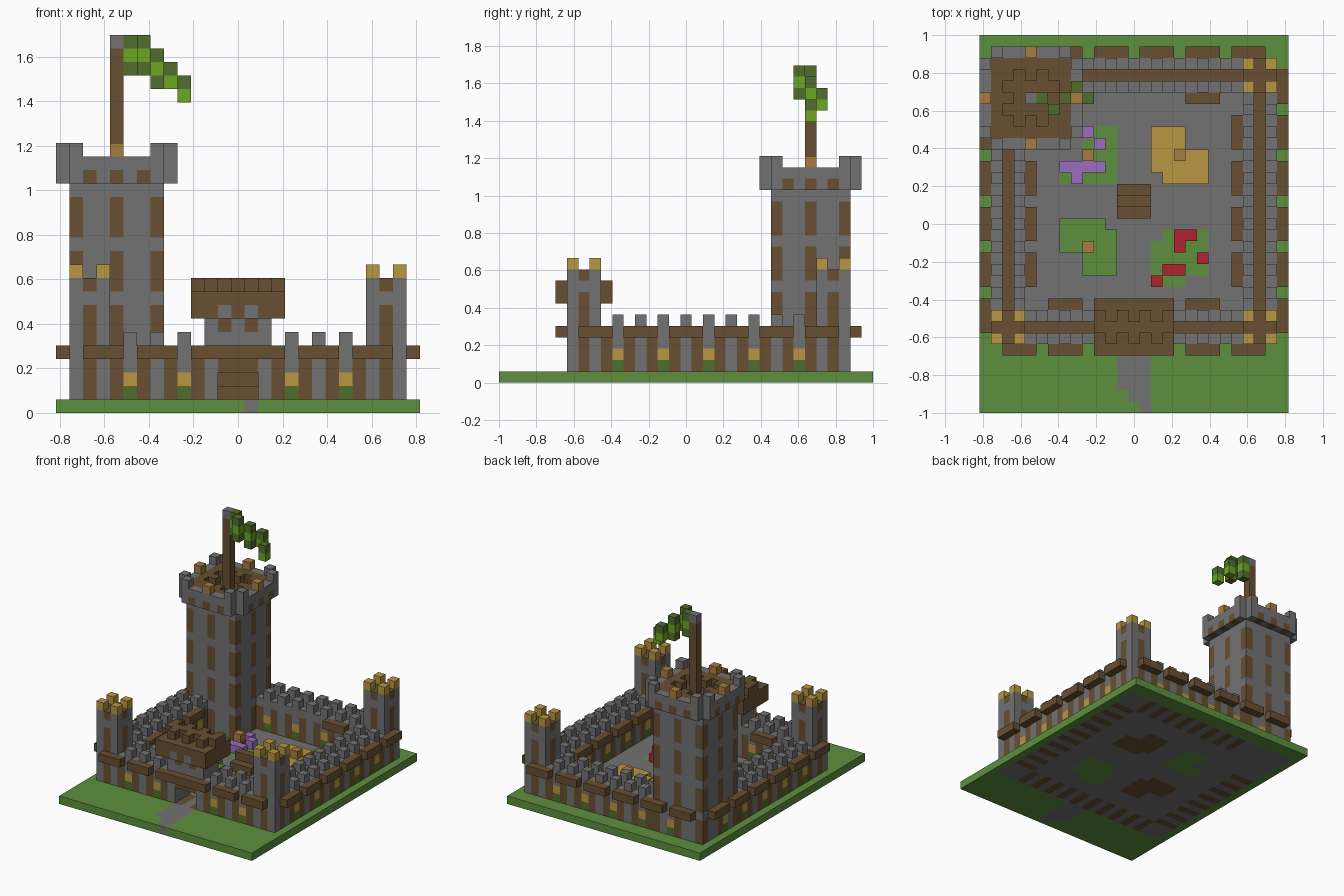
import bpy
import bmesh

cube = bpy.data.objects.get("Cube")
if cube:
    bpy.data.objects.remove(cube, do_unlink=True)

UNIT = 2 / 33          # edge of one building block
NX, NY = 27, 33        # plot size in blocks

COLOURS = {
    "stone": (0.17, 0.17, 0.17),
    "timber": (0.14, 0.08, 0.032),
    "grass": (0.11, 0.28, 0.05),
    "leaf": (0.08, 0.155, 0.025),
    "lime": (0.15, 0.38, 0.015),
    "gold": (0.48, 0.31, 0.055),
    "copper": (0.39, 0.20, 0.05),
    "purple": (0.33, 0.15, 0.52),
    "red": (0.43, 0.017, 0.027),
}
NAMES = list(COLOURS)
blocks = {}


def box(part, colour, xs, ys, zs):
    """Fill a box of blocks; each range is (start, end) or a single index."""
    spans = [range(*s) if isinstance(s, tuple) else (s,) for s in (xs, ys, zs)]
    for i in spans[0]:
        for j in spans[1]:
            for k in spans[2]:
                blocks[i, j, k] = (part, colour)


def cut(xs, ys, zs):
    box(None, None, xs, ys, zs)
    for key in [key for key, value in blocks.items() if value[0] is None]:
        del blocks[key]


def wall_colour(t, k, window):
    """Repeating bay: window, timber, stone pier, timber."""
    phase = (t - window) % 4
    if phase == 0:
        return {1: "leaf", 2: "gold"}.get(k, "stone")
    return "timber" if phase != 2 and k < 4 else "stone"


def wall(part, start, end, rows, along_x):
    """Thick wall with two battlement rows and a sunken timber walkway."""
    window = 1 if along_x else 2
    for t in range(start, end):
        for n, row in enumerate(rows):
            at = (t, row) if along_x else (row, t)
            walk = n == 1
            for k in range(0, 4 if walk else 5):
                colour = "timber" if walk and k == 3 else wall_colour(t, max(k, 1), window)
                if k == 0 and colour != "timber":
                    colour = "stone"
                box(part, colour, *at, k)
            if not walk and (t - window) % 2 == 0:
                box(part, "stone", *at, 5)


def plates(part, starts, row, along_x):
    for s in starts:
        span = (s, s + 3)
        box(part, "timber", *((span, row) if along_x else (row, span)), 4)


def tower(part, x, y, size, height):
    """Square tower with broken timber strips up its faces."""
    box(part, "stone", (x, x + size), (y, y + size), (0, height))
    strips = (0, 3, 6) if size == 7 else (1,)
    rim = (0, size - 1)
    for k in range(1, height):
        if k % 4 == 0:
            continue
        for s in strips:
            for e in rim:
                box(part, "timber", x + s, y + e, k)
                box(part, "timber", x + e, y + s, k)


# Ground, courtyard floor and path
box("ground", "grass", (0, NX), (0, NY), 0)
box("courtyard", "stone", (1, 26), (6, 31), 0)
box("path", "stone", (12, 15), (2, 6), 0)
box("path", "stone", (13, 15), 1, 0)
box("path", "stone", 14, 0, 0)

# Curtain walls
wall("front_wall", 4, 23, (6, 7, 8), True)
wall("back_wall", 8, 23, (28, 29, 30), True)
wall("left_wall", 9, 28, (23, 24, 25), False)
wall("right_wall", 9, 24, (1, 2, 3), False)

# Corner towers with gold corner caps
for cx, cy in ((1, 6), (23, 6), (23, 28)):
    tower("corner_tower", cx, cy, 3, 10)
    box("corner_tower", "timber", cx + 1, cy + 1, 9)
    for dx in (0, 2):
        for dy in (0, 2):
            box("corner_caps", "gold", cx + dx, cy + dy, 10)

# Keep: shaft, overhanging crown, sunken roof
tower("keep", 1, 24, 7, 17)
box("keep_roof", "timber", (1, 8), (24, 31), (17, 19))
cut((2, 7), (25, 30), (18, 19))
for a in (2, 4, 6):
    for i, j in ((a, 25), (a, 29), (2, a + 23), (6, a + 23)):
        box("keep_roof", "timber", i, j, 18)
for s in range(7):
    colour = "timber" if s in (1, 3, 5) else "stone"
    for i, j in ((1 + s, 23), (1 + s, 31), (0, 24 + s), (8, 24 + s)):
        box("keep_crown", colour, i, j, 17)
        box("keep_crown", "stone", i, j, 18)
        if s in (0, 6):
            box("keep_crown", "stone", i, j, 19)
        if s == 3:
            box("keep_crown", "copper", i, j, 19)
# Windows at the foot of the keep
for i, j in ((5, 30), (1, 26)):
    box("keep", "leaf", i, j, 1)
    box("keep", "gold", i, j, 2)

# Timber hoardings outside and inside the walls
plates("front_hoarding", (2, 6, 18, 22), 5, True)
box("front_hoarding", "timber", (10, 17), 5, 4)
plates("back_hoarding", range(2, 25, 4), 31, True)
for side in (0, 26):
    plates("side_hoarding", range(7, 30, 4), side, False)
plates("inner_hoarding", (6, 18), 9, True)
plates("inner_hoarding", (18,), 27, True)
plates("inner_hoarding", (11, 15, 19), 4, False)
plates("inner_hoarding", (11, 15, 19, 23), 22, False)

# Gatehouse with passage and overhanging roof
box("gatehouse", "stone", (11, 16), (6, 9), (1, 7))
box("gatehouse", "timber", (12, 15), (6, 9), (1, 5))
for i in (12, 14):
    box("gatehouse", "timber", i, 6, 6)
    box("gatehouse", "timber", i, 8, 6)
cut((12, 15), (6, 9), (1, 3))
box("gate_roof", "timber", (10, 17), (5, 10), (7, 9))
for i in range(10, 17):
    box("gate_roof", "timber", i, 7, 9)
    box("gate_roof", "timber", i, 6 if i % 2 else 8, 9)
for i in (12, 14):
    box("gate_roof", "stone", i, 5, 7)

# Flagpole and stepped flag
box("flagpole", "timber", 4, 27, (18, 27))
box("flagpole", "stone", 4, 27, 27)
for i, j, top, count in ((5, 27, 27, 3), (6, 26, 27, 3), (7, 27, 26, 3), (8, 28, 25, 2), (9, 27, 24, 2)):
    for n in range(count):
        box("flag", "lime" if n == 1 else "leaf", i, j, top - n)

# Crop beds on soil
for layer, wheat, greens in ((0, "timber", "timber"), (1, "gold", "grass")):
    box("wheat_bed", wheat, (15, 18), (23, 25), layer)
    box("wheat_bed", wheat, (15, 20), (21, 23), layer)
    box("wheat_bed", wheat, (16, 20), 20, layer)
    box("green_bed", greens, (7, 12), (14, 16), layer)
    box("green_bed", greens, (7, 11), 16, layer)
    box("green_bed", greens, (9, 12), (12, 14), layer)

# Flower beds on grass
box("purple_bed", "grass", (9, 12), (20, 25), 0)
box("purple_bed", "grass", (7, 9), (20, 22), 0)
for i, j in ((9, 24), (10, 23), (7, 21), (8, 21), (9, 21), (10, 21), (8, 20)):
    box("purple_flowers", "purple", i, j, 1)
box("red_bed", "grass", (16, 20), (12, 16), 0)
box("red_bed", "grass", (15, 18), (11, 15), 0)
for i, j in ((17, 15), (18, 15), (17, 14), (19, 13), (16, 12), (17, 12), (15, 11)):
    box("red_flowers", "red", i, j, 1)

# Lamp posts and the central stall
for i, j in ((17, 22), (9, 14), (9, 22)):
    box("lamp_post", "timber", i, j, 1)
    box("lamp_post", "copper", i, j, 2)
box("market_stall", "timber", (12, 15), (17, 20), 1)
box("market_stall", "timber", (12, 15), 18, 2)

# Materials
materials = []
for name, rgb in COLOURS.items():
    mat = bpy.data.materials.new(name)
    mat.use_nodes = True
    mat.diffuse_color = (*rgb, 1)
    shader = mat.node_tree.nodes["Principled BSDF"]
    shader.inputs["Base Color"].default_value = (*rgb, 1)
    shader.inputs["Roughness"].default_value = 0.9
    materials.append(mat)

# One mesh per part, keeping only exposed block faces
parts = {}
for cell, (part, colour) in blocks.items():
    parts.setdefault(part, []).append((cell, colour))
for part, cells in parts.items():
    bm = bmesh.new()
    for cell, colour in cells:
        for axis in range(3):
            u, v = (axis + 1) % 3, (axis + 2) % 3
            for side in (0, 1):
                near = list(cell)
                near[axis] += 2 * side - 1
                if tuple(near) in blocks:
                    continue
                ring = []
                for a, b in ((0, 0), (1, 0), (1, 1), (0, 1)):
                    p = list(cell)
                    p[axis] += side
                    p[u] += a
                    p[v] += b
                    ring.append(bm.verts.new(((p[0] - NX / 2) * UNIT, (p[1] - NY / 2) * UNIT, p[2] * UNIT)))
                face = bm.faces.new(ring if side else ring[::-1])
                face.material_index = NAMES.index(colour)
    bmesh.ops.remove_doubles(bm, verts=bm.verts, dist=UNIT / 100)
    mesh = bpy.data.meshes.new(part)
    bm.to_mesh(mesh)
    bm.free()
    for mat in materials:
        mesh.materials.append(mat)
    bpy.context.collection.objects.link(bpy.data.objects.new(part, mesh))
